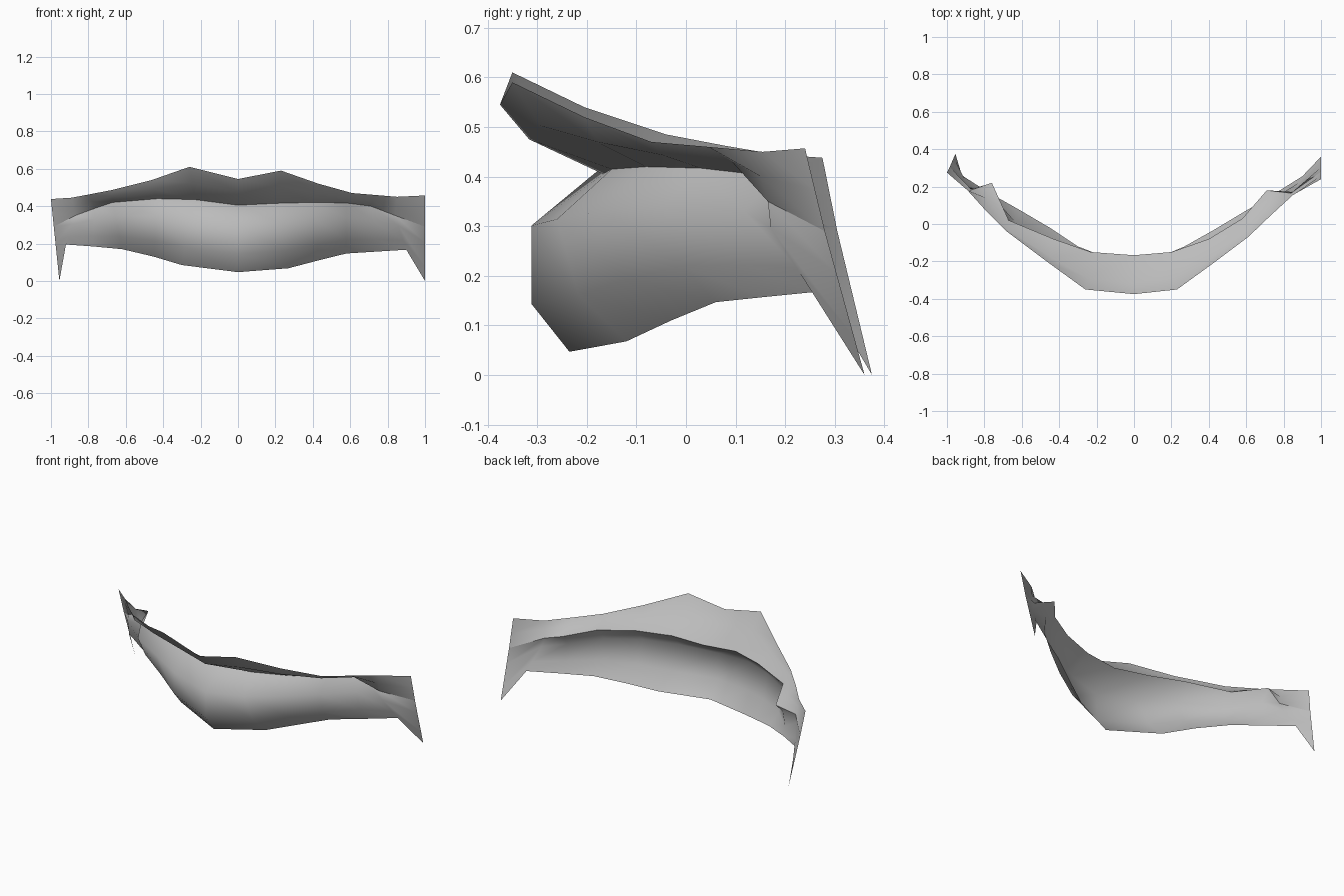
import bpy, bmesh, math
from mathutils import Vector

if "Cube" in bpy.data.objects:
    bpy.data.objects.remove(bpy.data.objects["Cube"])

grey = bpy.data.materials.new("soft grey")
grey.diffuse_color = (0.5, 0.5, 0.5, 1)
grey.use_nodes = True
grey.node_tree.nodes["Principled BSDF"].inputs["Base Color"].default_value = grey.diffuse_color

# Three rails running from the left end to the right end of the mouth
top_rail = [(-1, .275, .438), (-.89, .18, .445), (-.8, .08, .462), (-.68, -.04, .485), (-.46, -.205, .54),
            (-.26, -.35, .61), (0, -.375, .545), (.23, -.35, .59), (.43, -.205, .52), (.61, -.07, .47),
            (.73, .045, .46), (.85, .155, .45), (1, .24, .457)]
mouth_rail = [(-.985, .305, .29), (-.87, .185, .35), (-.76, .22, .39), (-.67, .02, .42), (-.43, -.08, .44),
              (-.23, -.15, .435), (0, -.167, .405), (.2, -.15, .415), (.4, -.08, .42), (.58, .03, .417),
              (.71, .18, .40), (.84, .165, .35), (1, .28, .29)]
bottom_rail = [(-.955, .375, 0), (-.92, .26, .195), (-.78, .17, .185), (-.62, .08, .17), (-.45, -.02, .13),
               (-.3, -.12, .085), (0, -.235, .047), (.27, -.12, .068), (.43, -.03, .11), (.58, .06, .147),
               (.74, .155, .157), (.9, .255, .167), (1, .36, 0)]


def lip(name, upper, lower, profile):
    """Loft between two rails; profile gives (fraction, forward bulge) rows."""
    bm = bmesh.new()
    rows = []
    for t, bulge in profile:
        row = []
        for a, b in zip(upper, lower):
            p = Vector(a).lerp(Vector(b), t)
            full = max(0, math.cos(min(1, abs(p.x) / .9) * math.pi / 2)) ** .7
            p.y -= bulge * full
            row.append(bm.verts.new(p))
        rows.append(row)
    for r, s in zip(rows, rows[1:]):
        for i in range(len(r) - 1):
            bm.faces.new((r[i], s[i], s[i + 1], r[i + 1]))
    for f in bm.faces:
        f.smooth = True
    me = bpy.data.meshes.new(name)
    bm.to_mesh(me)
    bm.free()
    me.materials.append(grey)
    ob = bpy.data.objects.new(name, me)
    bpy.context.collection.objects.link(ob)


# Upper lip folds back under to the mouth line; lower lip swells forward
lip("upper_lip", top_rail, mouth_rail, [(0, 0), (.5, .045), (1, 0)])
lip("lower_lip", mouth_rail, bottom_rail, [(0, 0), (.29, .125), (.73, .095), (1, 0)])
